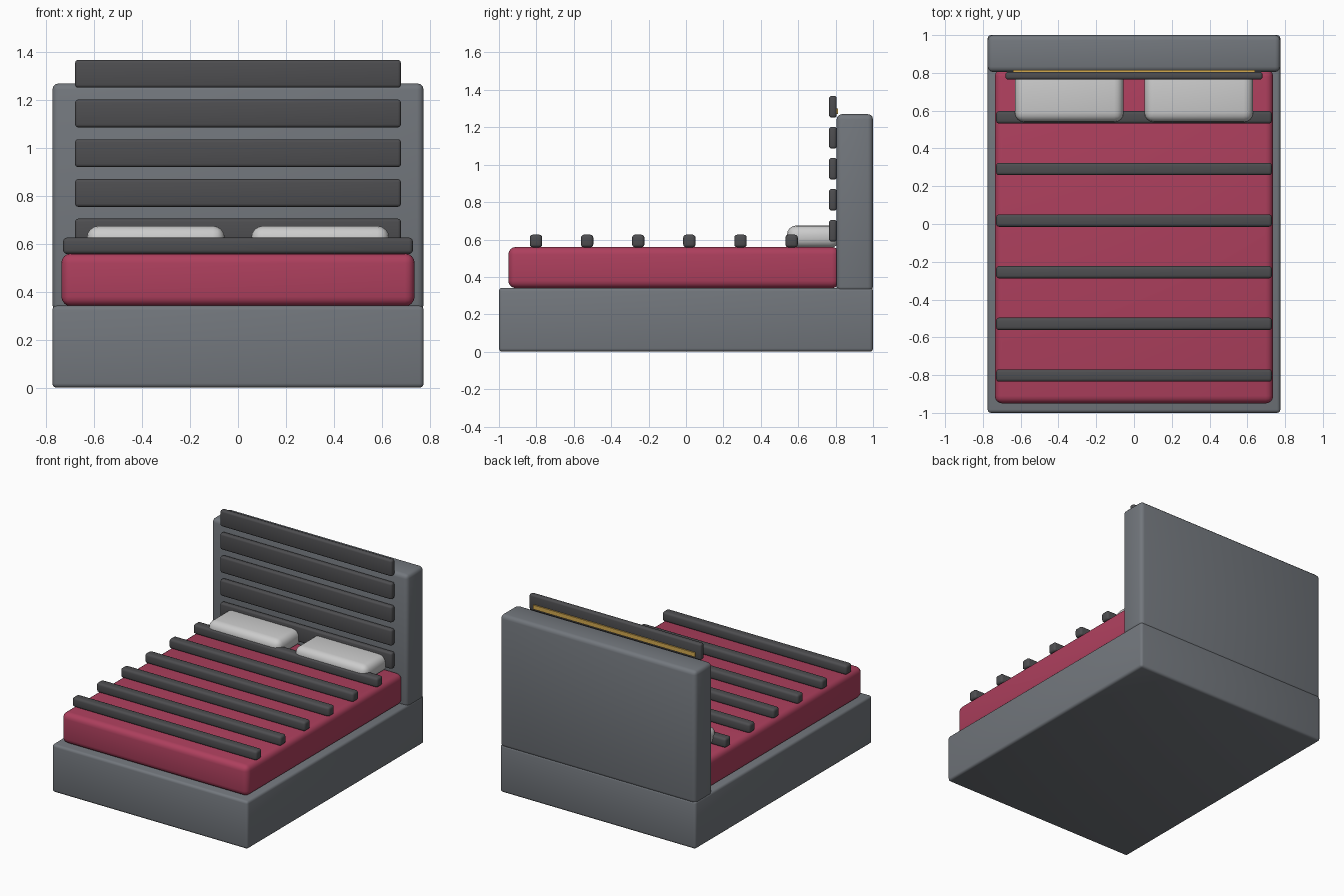
import bpy

if "Cube" in bpy.data.objects:
    bpy.data.objects.remove(bpy.data.objects["Cube"])


def material(name, rgb):
    m = bpy.data.materials.new(name)
    m.diffuse_color = (*rgb, 1)
    m.use_nodes = True
    m.node_tree.nodes["Principled BSDF"].inputs["Base Color"].default_value = m.diffuse_color
    return m


FRAME = material("slate_fabric", (0.17, 0.185, 0.205))
DARK = material("dark_slat", (0.075, 0.075, 0.08))
RED = material("red_bedding", (0.42, 0.05, 0.11))
GOLD = material("warm_strip", (0.65, 0.4, 0.08))


def box(name, x, y, z, bevel, mat=None, segments=3):
    """Rounded box from (min, max) ranges on each axis."""
    ranges = (x, y, z)
    bpy.ops.mesh.primitive_cube_add(size=1, location=[(a + b) / 2 for a, b in ranges])
    ob = bpy.context.object
    ob.name = name
    ob.scale = [b - a for a, b in ranges]
    bpy.ops.object.transform_apply(location=False, rotation=False, scale=True)
    if bevel:
        mod = ob.modifiers.new("rounding", 'BEVEL')
        mod.width = bevel
        mod.segments = segments
        bpy.ops.object.modifier_apply(modifier=mod.name)
        bpy.ops.object.shade_smooth_by_angle()
    if mat:
        ob.data.materials.append(mat)
    return ob


# Upholstered base and headboard
box("bed_base", (-0.775, 0.775), (-1, 1), (0, 0.342), 0.018, FRAME)
box("headboard", (-0.775, 0.775), (0.805, 1), (0.32, 1.27), 0.028, FRAME)

# Mattress
box("mattress", (-0.737, 0.737), (-0.95, 0.82), (0.34, 0.56), 0.04, RED, 4)

# Pillows
for side, label in ((-1, "left"), (1, "right")):
    c = side * 0.343
    box(f"pillow_{label}", (c - 0.288, c + 0.288), (0.54, 0.82), (0.555, 0.675), 0.05, None, 4)

# Raised bars across the mattress
for i in range(6):
    y = -0.802 + i * 0.2733
    box(f"mattress_bar_{i + 1}", (-0.73, 0.73), (y - 0.033, y + 0.033), (0.558, 0.626), 0.016, DARK)

# Headboard slats, each with a light strip behind its lower edge
for i in range(5):
    z = 0.647 + i * 0.1657
    box(f"headboard_slat_{i + 1}", (-0.68, 0.68), (0.765, 0.805), (z - 0.058, z + 0.058), 0.013, DARK)
    box(f"light_strip_{i + 1}", (-0.64, 0.64), (0.795, 0.814), (z - 0.038, z - 0.008), 0, GOLD)
